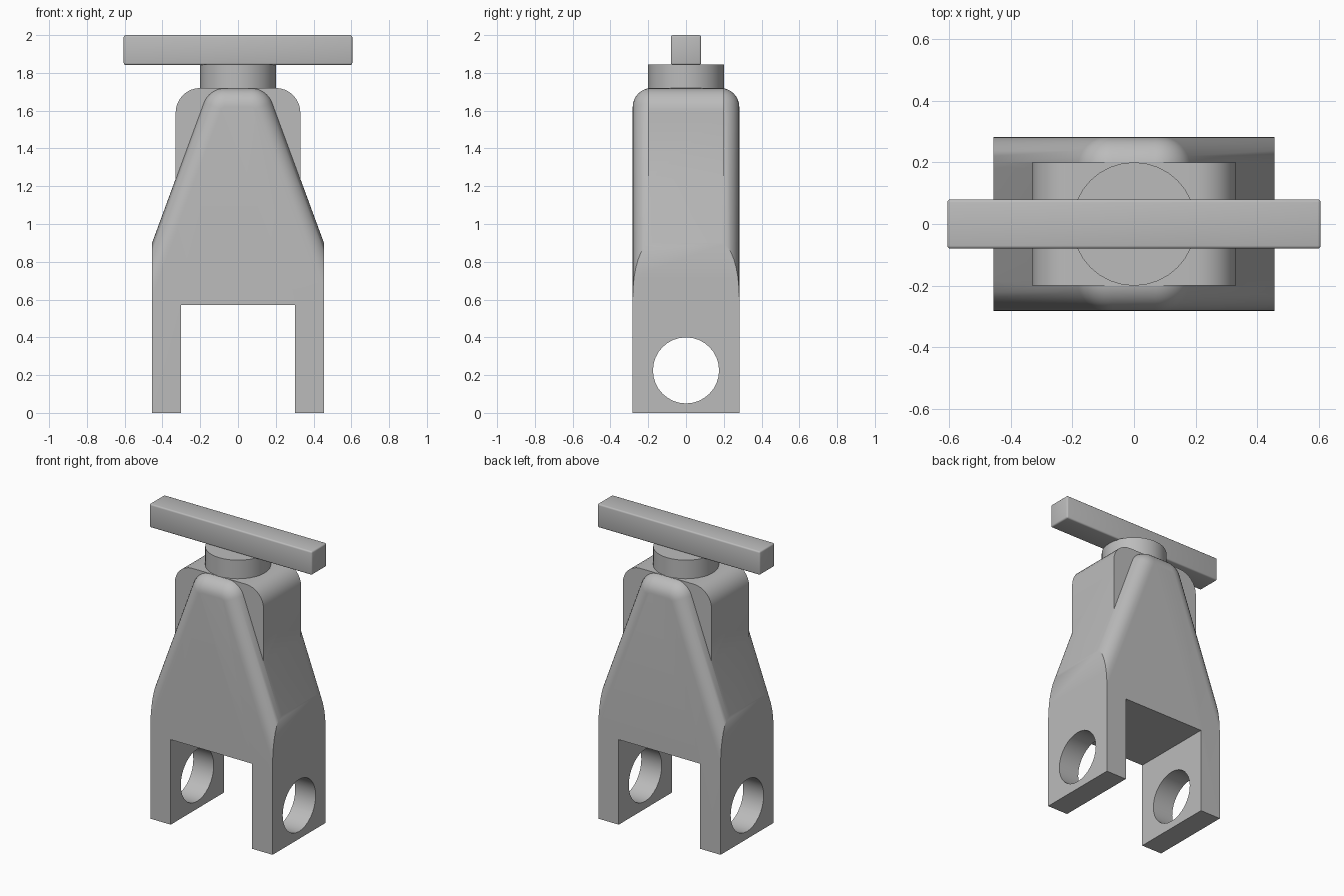
import bpy, bmesh
from math import sin, cos, pi, radians, atan, tan

cube = bpy.data.objects.get("Cube")
if cube:
    bpy.data.objects.remove(cube, do_unlink=True)

grey = bpy.data.materials.new("plain grey")
grey.use_nodes = True
grey.diffuse_color = (0.5, 0.5, 0.5, 1)
grey.node_tree.nodes["Principled BSDF"].inputs["Base Color"].default_value = (0.5, 0.5, 0.5, 1)


def loft(name, rings):
    """Closed solid through matching rings of points, capped at both ends."""
    bm = bmesh.new()
    loops = [[bm.verts.new(p) for p in ring] for ring in rings]
    for a, b in zip(loops, loops[1:]):
        for i in range(len(a)):
            j = (i + 1) % len(a)
            bm.faces.new((a[i], a[j], b[j], b[i]))
    bm.faces.new(loops[0])
    bm.faces.new(loops[-1])
    bmesh.ops.recalc_face_normals(bm, faces=bm.faces[:])
    mesh = bpy.data.meshes.new(name)
    bm.to_mesh(mesh)
    bm.free()
    obj = bpy.data.objects.new(name, mesh)
    bpy.context.collection.objects.link(obj)
    mesh.materials.append(grey)
    return obj


def box(name, x, y, z0, z1):
    base = [(-x, -y), (x, -y), (x, y), (-x, y)]
    return loft(name, [[(px, py, z) for px, py in base] for z in (z0, z1)])


def cylinder(name, radius, start, end, axis, z=0, sides=32):
    rings = []
    for h in (start, end):
        circle = [(radius * cos(2 * pi * i / sides), radius * sin(2 * pi * i / sides))
                  for i in range(sides)]
        rings.append([(a, b, h) if axis == "z" else (h, a, b + z) for a, b in circle])
    return loft(name, rings)


def activate(obj):
    bpy.ops.object.select_all(action="DESELECT")
    obj.select_set(True)
    bpy.context.view_layer.objects.active = obj


def combine(obj, other, operation):
    mod = obj.modifiers.new("cut", "BOOLEAN")
    mod.operation, mod.solver, mod.object = operation, "EXACT", other
    activate(obj)
    bpy.ops.object.modifier_apply(modifier=mod.name)
    bpy.data.objects.remove(other, do_unlink=True)


def smooth(obj, angle=30):
    activate(obj)
    bpy.ops.object.shade_smooth_by_angle(angle=radians(angle))


TOP, WIDE, DEEP, SHOULDER = 1.72, 0.455, 0.282, 0.9
SLOPE = 0.368
FILLET, CORNER, STEPS = 0.1, 0.12, 8


def wedge_ring(y, inset):
    """Rounded-top wedge outline, shrunk by inset, at depth y."""
    r = CORNER - inset
    lean = atan(SLOPE)
    cz = TOP - CORNER
    edge = WIDE + SLOPE * (SHOULDER - cz)
    cx = edge - CORNER / cos(lean)
    arc = [(cx + r * sin(a), cz + r * cos(a))
           for a in [(pi / 2 - lean) * i / STEPS for i in range(STEPS + 1)]]
    low = -0.4
    foot = (edge + SLOPE * (cz - low) - inset / cos(lean), low)
    half = arc + [foot]
    outline = half + [(-x, z) for x, z in reversed(half)]
    return [(x, y, z) for x, z in outline]


# Clevis body: filleted wedge trimmed to straight sides
bend = [pi / 2 * i / STEPS for i in range(STEPS + 1)]
front = [(-DEEP + FILLET * (1 - sin(a)), FILLET * (1 - cos(a))) for a in reversed(bend)]
front = front[::-1] if front[0][0] > front[-1][0] else front
front = [(-DEEP + FILLET * (1 - cos(a)), FILLET * (1 - sin(a))) for a in bend][::1]
rings = front + [(-y, d) for y, d in reversed(front)]
body = loft("clevis_body", [wedge_ring(y, d) for y, d in rings])
combine(body, box("trim_cutter", WIDE, 0.5, 0, 1.9), "INTERSECT")

# Head block with rounded shoulders, merged into the wedge
HEAD_X, ROUND = 0.33, 0.13
shoulder = [(HEAD_X - ROUND * (1 - cos(a)), TOP - ROUND * (1 - sin(a))) for a in bend]
half = [(HEAD_X, 0.8)] + shoulder
outline = half + [(-x, z) for x, z in reversed(half)]
head = loft("head_block", [[(x, y, z) for x, z in outline] for y in (-0.2, 0.2)])
combine(body, head, "UNION")

# Fork slot and cross hole for the pin
combine(body, box("slot_cutter", 0.303, 0.5, -0.1, 0.572), "DIFFERENCE")
combine(body, cylinder("pin_hole_cutter", 0.175, -1, 1, "x", 0.225), "DIFFERENCE")
smooth(body)

# Round neck
smooth(cylinder("neck", 0.2, 1.7, 1.845, "z"))

# Cross bar with softened edges
bar = box("cross_bar", 0.605, 0.08, 1.842, 2.0)
bevel = bar.modifiers.new("soft edges", "BEVEL")
bevel.width, bevel.segments = 0.01, 3
activate(bar)
bpy.ops.object.modifier_apply(modifier=bevel.name)
smooth(bar)
